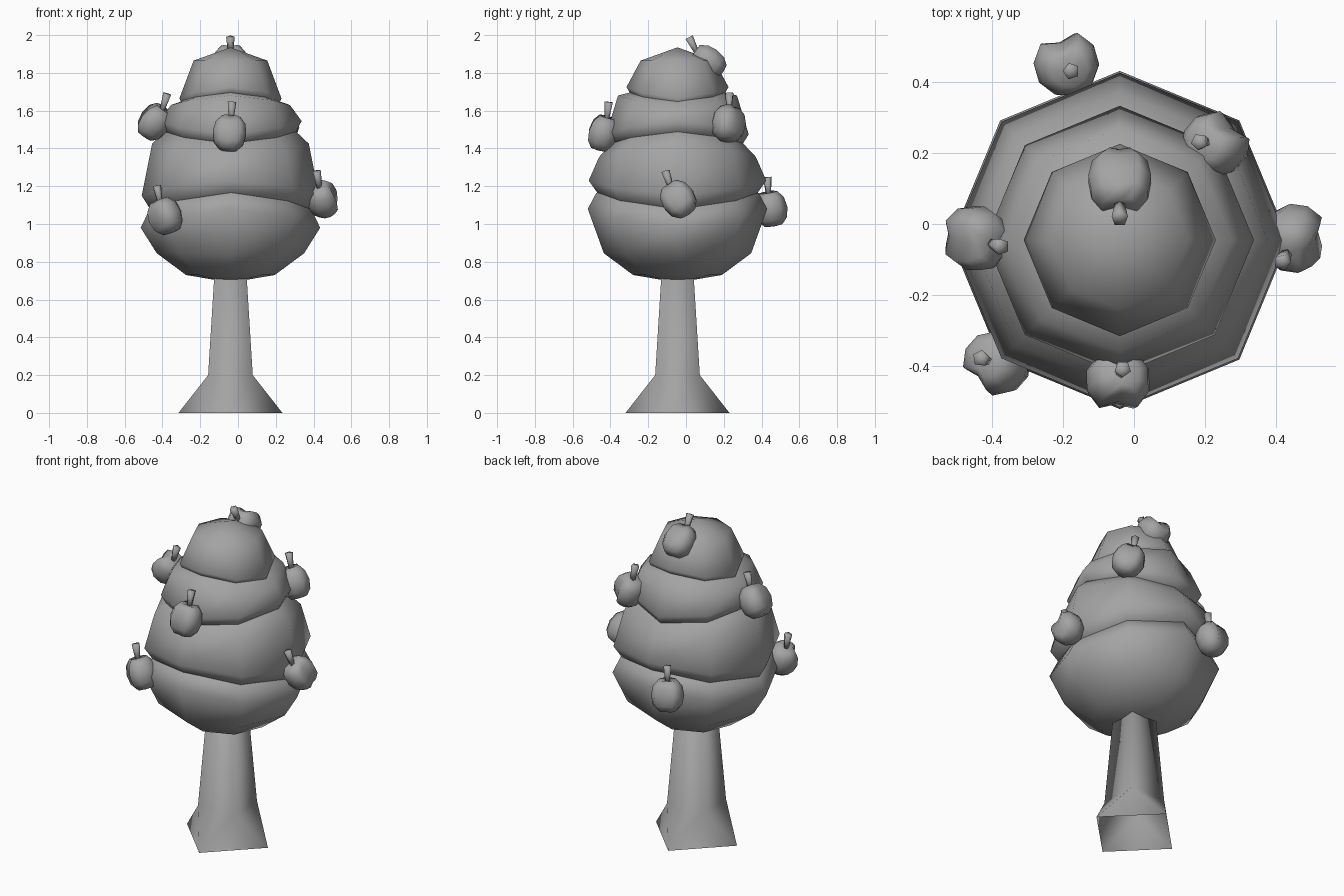
import bpy, bmesh, math
from mathutils import Matrix, Vector

cube = bpy.data.objects.get("Cube")
if cube:
    bpy.data.objects.remove(cube, do_unlink=True)

grey = bpy.data.materials.new("plain_grey")
grey.use_nodes = True
colour = (0.37, 0.37, 0.37, 1)
grey.diffuse_color = colour
grey.node_tree.nodes["Principled BSDF"].inputs["Base Color"].default_value = colour

CENTRE = Vector((-0.04, -0.045, 0))
UP = Vector((0, 0, 1))


def lathe(name, profile, sides, matrix, groove=1.0, twist=0.0):
    """Turn (radius, height, wave) rings; the wave lifts +-y and lowers +-x.
    groove scales the first column to press in a seam; twist turns all rings
    above the first one."""
    bm = bmesh.new()
    rings = []
    for n, (r, z, wave) in enumerate(profile):
        if r == 0:
            rings.append([bm.verts.new((0, 0, z))] * sides)
            continue
        ring = []
        for i in range(sides):
            a = math.tau * i / sides + (twist if n else 0)
            rr = r * groove if i == 0 else r
            ring.append(bm.verts.new((rr * math.cos(a), rr * math.sin(a),
                                      z - wave * math.cos(2 * a))))
        rings.append(ring)
    for low, high in zip(rings, rings[1:]):
        for i in range(sides):
            j = (i + 1) % sides
            corners = dict.fromkeys((low[i], low[j], high[j], high[i]))
            bm.faces.new(list(corners))
    if twist:
        bmesh.ops.triangulate(bm, faces=bm.faces, quad_method="SHORT_EDGE")
    bmesh.ops.recalc_face_normals(bm, faces=bm.faces)
    mesh = bpy.data.meshes.new(name)
    bm.to_mesh(mesh)
    bm.free()
    mesh.materials.append(grey)
    obj = bpy.data.objects.new(name, mesh)
    bpy.context.collection.objects.link(obj)
    obj.matrix_world = matrix
    bpy.ops.object.select_all(action="DESELECT")
    obj.select_set(True)
    bpy.context.view_layer.objects.active = obj
    bpy.ops.object.shade_smooth_by_angle(angle=math.radians(100))


def aim(place, axis, out):
    """Place a part with its z along axis and its x turned towards out."""
    x = (out - axis * out.dot(axis)).normalized()
    turn = Matrix((x, axis.cross(x), axis)).transposed().to_4x4()
    return Matrix.Translation(place) @ turn


stand = Matrix.Translation(CENTRE)

# Square trunk on a flared diamond foot, open underneath
lathe("trunk", [(0.275, 0, 0), (0.167, 0.2, 0), (0.118, 0.76, 0), (0, 0.76, 0)],
      4, stand, twist=math.pi / 4)

# Four stacked foliage tiers with wavy rims
tiers = {
    "foliage_bottom": [(0, 0.69, 0), (0.235, 0.73, 0), (0.39, 0.845, 0),
                       (0.475, 1.03, 0.05), (0.43, 1.12, 0.045),
                       (0.3, 1.18, 0), (0, 1.2, 0)],
    "foliage_lower": [(0, 1.05, 0), (0.41, 1.10, 0.045), (0.47, 1.19, 0.04),
                      (0.415, 1.39, -0.035), (0.33, 1.475, -0.03),
                      (0.2, 1.52, 0), (0, 1.53, 0)],
    "foliage_upper": [(0, 1.40, 0), (0.34, 1.445, -0.03), (0.377, 1.51, -0.035),
                      (0.315, 1.655, 0.025), (0.2, 1.69, 0.02), (0, 1.7, 0)],
    "foliage_top": [(0, 1.62, 0), (0.25, 1.655, 0.035), (0.27, 1.695, 0.03),
                    (0.195, 1.865, 0), (0, 1.935, 0)],
}
for name, profile in tiers.items():
    lathe(name, profile, 8, stand)

# Seamed fruit with pentagonal stems: position, then body axis
fruits = [
    ((-0.04, 0.12, 1.86), (0, -0.075, 0.055)),
    ((0.23, 0.225, 1.53), (-0.04, 0.005, 0.1)),
    ((0.45, -0.04, 1.13), (-0.03, -0.06, 0.09)),
    ((-0.445, -0.04, 1.54), (0.06, -0.02, 0.085)),
    ((-0.385, -0.39, 1.04), (-0.035, 0.01, 0.09)),
    ((-0.045, -0.44, 1.48), (0.01, 0.025, 0.09)),
    ((-0.19, 0.45, 1.08), (0.01, -0.015, 0.09)),
]
body = [(0, -0.095, 0), (0.05, -0.088, 0), (0.082, -0.053, 0), (0.093, 0, 0),
        (0.083, 0.053, 0), (0.052, 0.09, 0), (0, 0.08, 0)]
stem = [(0, -0.012, 0), (0.013, -0.012, 0), (0.024, 0.09, 0), (0, 0.09, 0)]
for n, (place, axis) in enumerate(fruits, 1):
    place, axis = Vector(place), Vector(axis).normalized()
    # The seam faces away from the tree, the stem bends back upright
    out = place - CENTRE
    out.z = 0
    lathe(f"fruit_{n}", body, 10, aim(place, axis, out), groove=0.66)
    lathe(f"fruit_stem_{n}", stem, 5,
          aim(place + axis * 0.08, (axis + UP).normalized(), out))
